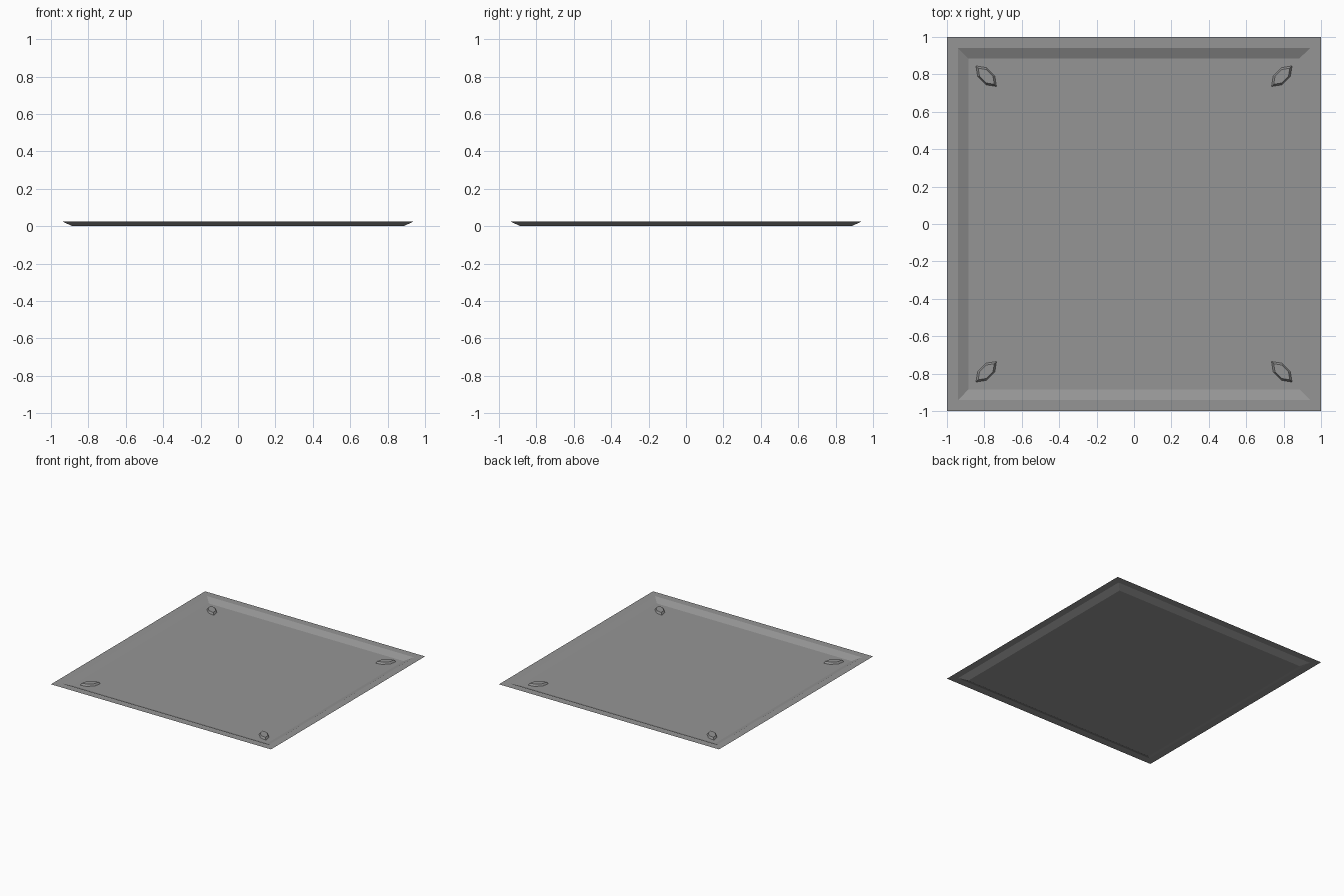
import bpy
import bmesh

cube = bpy.data.objects.get("Cube")
if cube:
    bpy.data.objects.remove(cube)

grey = bpy.data.materials.new("mid grey")
grey.use_nodes = True
colour = (0.3, 0.3, 0.3, 1)
grey.diffuse_color = colour
grey.node_tree.nodes["Principled BSDF"].inputs["Base Color"].default_value = colour


def make_object(name, bm):
    mesh = bpy.data.meshes.new(name)
    bm.to_mesh(mesh)
    bm.free()
    mesh.materials.append(grey)
    obj = bpy.data.objects.new(name, mesh)
    bpy.context.collection.objects.link(obj)
    return obj


def bridge(bm, a, b):
    for i in range(len(a)):
        j = (i + 1) % len(a)
        bm.faces.new((a[i], a[j], b[j], b[i]))


# Shallow square tray: flat lip, sloping wall, floor
RIM = 0.025
bm = bmesh.new()
rings = []
for half, z in ((1, RIM), (0.94, RIM), (0.885, 0)):
    corners = ((-1, -1), (1, -1), (1, 1), (-1, 1))
    rings.append([bm.verts.new((x * half, y * half, z)) for x, y in corners])
for outer, inner in zip(rings, rings[1:]):
    bridge(bm, outer, inner)
bm.faces.new(rings[-1])
make_object("tray", bm)

# Leaf-shaped hollow bosses pointing at each corner
HALF_LEAF = ((0.055, 0.055), (0.0, 0.046), (-0.046, 0.0), (-0.055, -0.055))
LEAF = HALF_LEAF + tuple((y, x) for x, y in HALF_LEAF[2:0:-1])
for side, sx in (("left", 1), ("right", -1)):
    for end, sy in (("front", -1), ("back", 1)):
        bm = bmesh.new()
        loops = []
        for scale, z in ((1, 0.0005), (0.78, 0.015)):
            loops.append([bm.verts.new((sx * (0.79 + x * scale),
                                        sy * (0.79 + y * scale), z))
                          for x, y in LEAF])
        bridge(bm, *loops)
        bm.faces.new(loops[1])
        bmesh.ops.recalc_face_normals(bm, faces=bm.faces)
        make_object(f"{end}_{side}_boss", bm)
